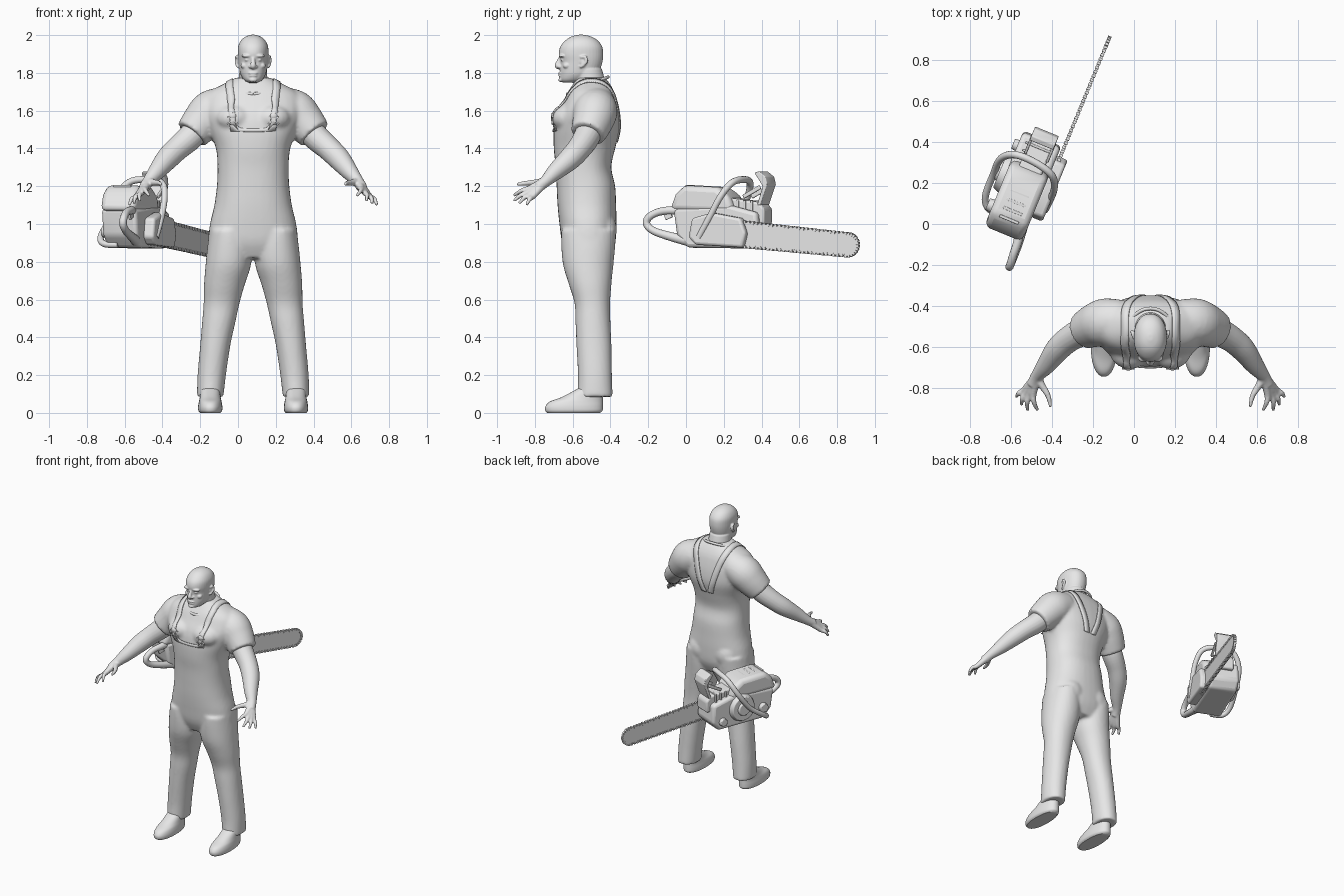
import bpy, bmesh, math
from mathutils import Vector, Matrix

if "Cube" in bpy.data.objects:
    bpy.data.objects.remove(bpy.data.objects["Cube"])

grey = bpy.data.materials.new("plain_grey")
grey.use_nodes = True
grey.diffuse_color = (0.8, 0.8, 0.8, 1)
grey.node_tree.nodes["Principled BSDF"].inputs["Base Color"].default_value = (0.8, 0.8, 0.8, 1)

BODY = ((0.08, 0, 0), 0)
SAW = ((-0.55, 0.17, 0), math.radians(-22.4))
SIDES = (-1, 1)


# ---------- helpers ----------
def finish(name, bm, frame, voxel=0, bevel=0, smooth=4):
    bmesh.ops.recalc_face_normals(bm, faces=bm.faces)
    mesh = bpy.data.meshes.new(name)
    bm.to_mesh(mesh)
    bm.free()
    mesh.materials.append(grey)
    ob = bpy.data.objects.new(name, mesh)
    bpy.context.scene.collection.objects.link(ob)
    ob.location, ob.rotation_euler.z = frame
    if voxel:
        m = ob.modifiers.new("fuse", 'REMESH')
        m.mode, m.voxel_size, m.use_smooth_shade = 'VOXEL', voxel, True
        m = ob.modifiers.new("soften", 'SMOOTH')
        m.factor, m.iterations = 0.5, smooth
    if bevel:
        m = ob.modifiers.new("round_edges", 'BEVEL')
        m.width, m.segments = bevel, 3
    bpy.ops.object.select_all(action='DESELECT')
    ob.select_set(True)
    bpy.context.view_layer.objects.active = ob
    bpy.ops.object.shade_smooth_by_angle(angle=math.radians(40))
    return ob


def spline(pts, steps=5):
    """Smooth curve through tuples of any length."""
    pts = [Vector(p) for p in pts]
    out = []
    for i in range(len(pts) - 1):
        a, b, c, d = pts[max(i - 1, 0)], pts[i], pts[i + 1], pts[min(i + 2, len(pts) - 1)]
        for k in range(steps):
            t = k / steps
            out.append(b + (c - a) * (t / 2) + (a * 2 - b * 5 + c * 4 - d) * (t * t / 2)
                       + (b * 3 - a - c * 3 + d) * (t ** 3 / 2))
    return out + [pts[-1]]


def skin(bm, rings):
    loops = [[bm.verts.new(p) for p in r] for r in rings]
    n = len(loops[0])
    for a, b in zip(loops, loops[1:]):
        for i in range(n):
            bm.faces.new((a[i], a[(i + 1) % n], b[(i + 1) % n], b[i]))
    bm.faces.new(loops[0][::-1])
    bm.faces.new(loops[-1])


def stack(bm, rows, power=2.3, n=36):
    """Rounded horizontal sections: z, x centre, half width, front y, back y."""
    rings = []
    for z, cx, w, yf, yb in spline(rows):
        ring = []
        for i in range(n):
            a = math.tau * i / n
            c, s = math.cos(a), math.sin(a)
            ring.append((cx + w * math.copysign(abs(c) ** (2 / power), c),
                         (yf + yb) / 2 + (yb - yf) / 2 * math.copysign(abs(s) ** (2 / power), s), z))
        rings.append(ring)
    skin(bm, rings)


def tube(bm, pts, n=14, side=1):
    """Round tube through x, y, z, radius points."""
    pts = [(p[0] * side, *p[1:]) for p in pts]
    path = spline([p[:3] for p in pts])
    radii = [r[0] for r in spline([(p[3], 0) for p in pts])]
    u, rings = Vector((0.31, 0.52, 0.8)), []
    for i, p in enumerate(path):
        t = (path[min(i + 1, len(path) - 1)] - path[max(i - 1, 0)]).normalized()
        u = (u - t * u.dot(t)).normalized()
        v = t.cross(u)
        rings.append([p + (u * math.cos(math.tau * k / n) + v * math.sin(math.tau * k / n)) * radii[i]
                      for k in range(n)])
    skin(bm, rings)


def ball(bm, c, r):
    bmesh.ops.create_uvsphere(bm, u_segments=20, v_segments=12, radius=1,
                              matrix=Matrix.Translation(c) @ Matrix.Diagonal((*r, 1)))


def box(bm, c, size, tilt=0, axis='X'):
    bmesh.ops.create_cube(bm, size=1, matrix=Matrix.Translation(c) @ Matrix.Rotation(tilt, 4, axis)
                          @ Matrix.Diagonal((*size, 1)))


def disc(bm, c, r, depth):
    bmesh.ops.create_cone(bm, cap_ends=True, segments=32, radius1=r, radius2=r * 0.85, depth=depth,
                          matrix=Matrix.Translation(c) @ Matrix.Rotation(-math.pi / 2, 4, 'Y'))


def prism(bm, profile, x0, x1):
    skin(bm, [[(x, y, z) for y, z in profile] for x in (x0, x1)])


# ---------- overalls and shirt ----------
bm = bmesh.new()
stack(bm, [(1.775, 0, .09, -.575, -.43), (1.745, 0, .15, -.595, -.405), (1.7, 0, .23, -.625, -.38),
           (1.65, 0, .26, -.65, -.365), (1.58, 0, .26, -.685, -.352), (1.5, 0, .235, -.7, -.35),
           (1.4, 0, .197, -.7, -.375), (1.3, 0, .188, -.69, -.395), (1.2, 0, .192, -.685, -.375),
           (1.1, 0, .205, -.68, -.37), (1.0, 0, .228, -.67, -.368), (.9, 0, .235, -.655, -.375),
           (.82, 0, .19, -.62, -.41)])
for s in SIDES:
    tube(bm, [(.13, -.47, 1.63, .1), (.215, -.48, 1.595, .117), (.27, -.495, 1.54, .108),
              (.325, -.52, 1.475, .092)], 24, s)
    stack(bm, [(.97, s * .13, .1, -.66, -.37), (.88, s * .125, .117, -.66, -.375),
               (.78, s * .132, .12, -.65, -.385), (.68, s * .152, .108, -.62, -.395),
               (.58, s * .167, .095, -.59, -.402), (.48, s * .182, .088, -.585, -.4),
               (.36, s * .2, .08, -.58, -.395), (.2, s * .219, .075, -.572, -.392),
               (.085, s * .227, .07, -.575, -.388)], 2.1)
    ball(bm, (s * .1, -.62, 1.56), (.1, .09, .075))
    ball(bm, (s * .1, -.45, .97), (.095, .085, .1))
clothes = finish("overalls_and_shirt", bm, BODY, voxel=.011)

bm = bmesh.new()
ring = [math.tau * k / 16 for k in range(17)]
tube(bm, [(.105 * math.sin(a), -.52 - .107 * math.cos(a), 1.733 - .045 * math.cos(a), .009) for a in ring], 10)
finish("shirt_collar", bm, BODY)

# ---------- straps and waist seam laid on the cloth ----------
def cloth_band(name, path, width, across):
    bm = bmesh.new()
    across = Vector(across) * width / 2
    rows = [[bm.verts.new(p + across * k) for k in (-1, 0, 1)] for p in spline(path, 10)]
    for a, b in zip(rows, rows[1:]):
        for k in (0, 1):
            bm.faces.new((a[k], a[k + 1], b[k + 1], b[k]))
    ob = finish(name, bm, BODY)
    m = ob.modifiers.new("lay_on_cloth", 'SHRINKWRAP')
    m.target, m.offset = clothes, .003
    m = ob.modifiers.new("thickness", 'SOLIDIFY')
    m.thickness, m.offset = .006, 0


for s, label in zip(SIDES, ("right", "left")):
    cloth_band("strap_" + label, [(s * .11, -.75, 1.5), (s * .12, -.73, 1.62), (s * .135, -.64, 1.74),
                                  (s * .14, -.52, 1.79), (s * .12, -.4, 1.73), (s * .08, -.33, 1.6),
                                  (s * .03, -.32, 1.42)], .045, (1, 0, 0))
cloth_band("bib_top", [(-.13, -.72, 1.5), (0, -.75, 1.5), (.13, -.72, 1.5)], .02, (0, 0, 1))

# ---------- skull shaped strap buckles ----------
deps = bpy.context.evaluated_depsgraph_get()
for s, label in zip(SIDES, ("right", "left")):
    hit, loc, _, _ = clothes.evaluated_get(deps).ray_cast((s * .108, -2, 1.56), (0, 1, 0))
    y = loc.y if hit else -.69
    bm = bmesh.new()
    ball(bm, (s * .108, y, 1.572), (.018, .009, .017))
    box(bm, (s * .108, y, 1.552), (.018, .014, .016))
    for t in SIDES:
        box(bm, (s * .108, y, 1.55), (.07, .009, .008), t * .6, 'Y')
    finish("buckle_" + label, bm, BODY)

# ---------- head ----------
bm = bmesh.new()
stack(bm, [(1.66, 0, .09, -.6, -.42), (1.75, 0, .078, -.59, -.428), (1.82, 0, .072, -.6, -.445)], 2)
stack(bm, [(1.748, 0, .025, -.65, -.58), (1.762, 0, .048, -.665, -.53), (1.79, 0, .066, -.667, -.48),
           (1.82, 0, .073, -.667, -.455), (1.86, 0, .078, -.665, -.442), (1.9, 0, .081, -.674, -.438),
           (1.94, 0, .079, -.665, -.444), (1.972, 0, .064, -.638, -.468), (1.992, 0, .04, -.607, -.502),
           (2.002, 0, .012, -.57, -.54)], 2.15)
tube(bm, [(0, -.663, 1.882, .01), (0, -.674, 1.86, .011), (0, -.68, 1.838, .016), (0, -.666, 1.826, .01)])
ball(bm, (0, -.665, 1.798), (.026, .012, .006))
ball(bm, (0, -.664, 1.785), (.023, .012, .007))
ball(bm, (0, -.662, 1.763), (.022, .014, .012))
for s in SIDES:
    ball(bm, (s * .015, -.669, 1.833), (.01, .013, .009))
    ball(bm, (s * .033, -.655, 1.89), (.03, .02, .009))
    ball(bm, (s * .032, -.654, 1.868), (.013, .01, .006))
    ball(bm, (s * .047, -.632, 1.838), (.02, .02, .016))
    tube(bm, [(.079, -.56, 1.83, .007), (.085, -.545, 1.84, .008), (.089, -.528, 1.862, .009),
              (.088, -.535, 1.885, .008), (.082, -.558, 1.882, .007)], 10, s)
    ball(bm, (s * .079, -.545, 1.86), (.007, .016, .025))
finish("head", bm, BODY, voxel=.0045, smooth=3)

# ---------- arms and hands ----------
wrist = (.555, -.745, 1.225)
knuckles = [(.572, -.83, 1.187), (.588, -.832, 1.17), (.604, -.825, 1.157), (.615, -.81, 1.148)]
tips = [(.55, -.912, 1.15), (.6, -.912, 1.122), (.63, -.885, 1.108), (.655, -.845, 1.1)]
for s, label in zip(SIDES, ("right", "left")):
    bm = bmesh.new()
    tube(bm, [(.25, -.49, 1.55, .07), (.33, -.525, 1.462, .07), (.4, -.565, 1.4, .064),
              (.455, -.615, 1.345, .06), (.51, -.69, 1.278, .046), (*wrist, .031),
              (.575, -.785, 1.195, .03)], 20, s)
    for k, t in zip(knuckles, tips):
        mid = Vector(k).lerp(Vector(t), .5) + Vector((.008, 0, .008))
        tube(bm, [(*wrist, .026), (*k, .017), (*mid, .0125), (*t, .008)], 10, s)
    tube(bm, [(*wrist, .024), (.53, -.79, 1.22, .018), (.5, -.84, 1.217, .0135), (.488, -.895, 1.21, .008)], 10, s)
    finish("arm_" + label, bm, BODY, voxel=.006, smooth=3)

# ---------- shoes ----------
for s, label in zip(SIDES, ("right", "left")):
    bm = bmesh.new()
    stack(bm, [(0, s * .227, .054, -.735, -.455), (.012, s * .227, .063, -.745, -.442),
               (.035, s * .227, .064, -.744, -.44), (.06, s * .227, .06, -.72, -.44),
               (.085, s * .227, .055, -.655, -.44), (.13, s * .227, .05, -.57, -.44)], 2.2)
    finish("shoe_" + label, bm, BODY)

# ---------- chainsaw housing ----------
bm = bmesh.new()
prism(bm, [(-.2, .94), (-.14, .875), (.22, .87), (.27, .93), (.26, 1.06), (.1, 1.1), (-.22, 1.08)], -.1, .1)
finish("saw_crankcase", bm, SAW, bevel=.02)
bm = bmesh.new()
prism(bm, [(-.245, 1.07), (-.21, 1.16), (-.16, 1.205), (.03, 1.195), (.1, 1.15), (.13, 1.06)], -.1, .1)
finish("saw_top_cover", bm, SAW, bevel=.03)
bm = bmesh.new()
prism(bm, [(.08, 1.0), (.08, 1.14), (.26, 1.115), (.29, 1.08), (.29, 1.0)], -.055, .065)
finish("saw_muffler", bm, SAW, bevel=.012)
bm = bmesh.new()
for k in range(4):
    box(bm, (0, -.16 + k * .045, 1.2 - k * .003), (.1, .015, .014))
for k in range(3):
    box(bm, (0, .14 + k * .04, 1.09), (.14, .012, .07))
finish("saw_cooling_ribs", bm, SAW, bevel=.003)
bm = bmesh.new()
prism(bm, [(-.11, .93), (-.07, .89), (.2, .875), (.22, .95), (.19, 1.03), (.02, 1.06), (-.09, 1.03)], .09, .155)
finish("saw_clutch_cover", bm, SAW, bevel=.015)
bm = bmesh.new()
disc(bm, (-.112, .04, 1.0), .1, .04)
disc(bm, (-.137, .04, 1.0), .05, .014)
disc(bm, (-.108, -.13, .96), .035, .035)
disc(bm, (-.108, .19, .93), .03, .03)
finish("saw_starter_and_caps", bm, SAW, bevel=.004)

# ---------- chainsaw handles and hand guard ----------
bm = bmesh.new()
tube(bm, [(.145, -.05, .93, .017), (.15, .01, 1.03, .017), (.145, .07, 1.14, .017), (.11, .12, 1.215, .018),
          (.02, .145, 1.235, .018), (-.09, .145, 1.22, .018), (-.15, .1, 1.13, .018),
          (-.155, .01, 1.01, .017), (-.15, -.1, .93, .017), (-.11, -.15, .895, .017), (-.03, -.15, .89, .017)])
finish("saw_front_handle", bm, SAW)
bm = bmesh.new()
tube(bm, [(.06, -.17, 1.07, .026), (.08, -.24, 1.072, .022), (.085, -.31, 1.062, .02), (.09, -.36, 1.035, .02),
          (.09, -.372, 1.0, .02), (.09, -.335, .965, .02), (.085, -.25, .937, .023), (.07, -.14, .91, .028)])
box(bm, (.085, -.25, 1.043), (.012, .04, .03), .4)
finish("saw_rear_handle", bm, SAW)
bm = bmesh.new()
prism(bm, [(.235, 1.27), (.26, 1.28), (.3, 1.25), (.31, 1.21), (.27, 1.1), (.25, 1.1), (.283, 1.2), (.25, 1.25)],
      -.055, .07)
for x in (-.05, .065):
    box(bm, (x, .22, 1.17), (.014, .11, .022), .5)
finish("saw_hand_guard", bm, SAW, bevel=.005)

# ---------- guide bar and chain ----------
def bar_point(d, side, grow=0):
    """Point on the bar edge, d along it."""
    return Vector((d, .963 - .093 * d + side * (.067 - .01 * d + grow)))


nose = [math.pi / 2 - math.pi * k / 12 for k in range(1, 12)]
outline = [bar_point(.08, 1), bar_point(.79, 1)]
outline += [Vector((.79 + .059 * math.cos(a), .89 + .059 * math.sin(a))) for a in nose]
outline += [bar_point(.79, -1), bar_point(.08, -1)]
bm = bmesh.new()
prism(bm, outline, .109, .121)
finish("saw_guide_bar", bm, SAW)

bm = bmesh.new()
for a, b in zip(outline, outline[1:]):
    count = max(1, round((b - a).length / .022))
    tilt = math.atan2(b.y - a.y, b.x - a.x)
    for k in range(count):
        p = a.lerp(b, (k + .5) / count)
        box(bm, (.115, p.x, p.y), (.018, .013, .016), tilt)
finish("saw_chain", bm, SAW)
